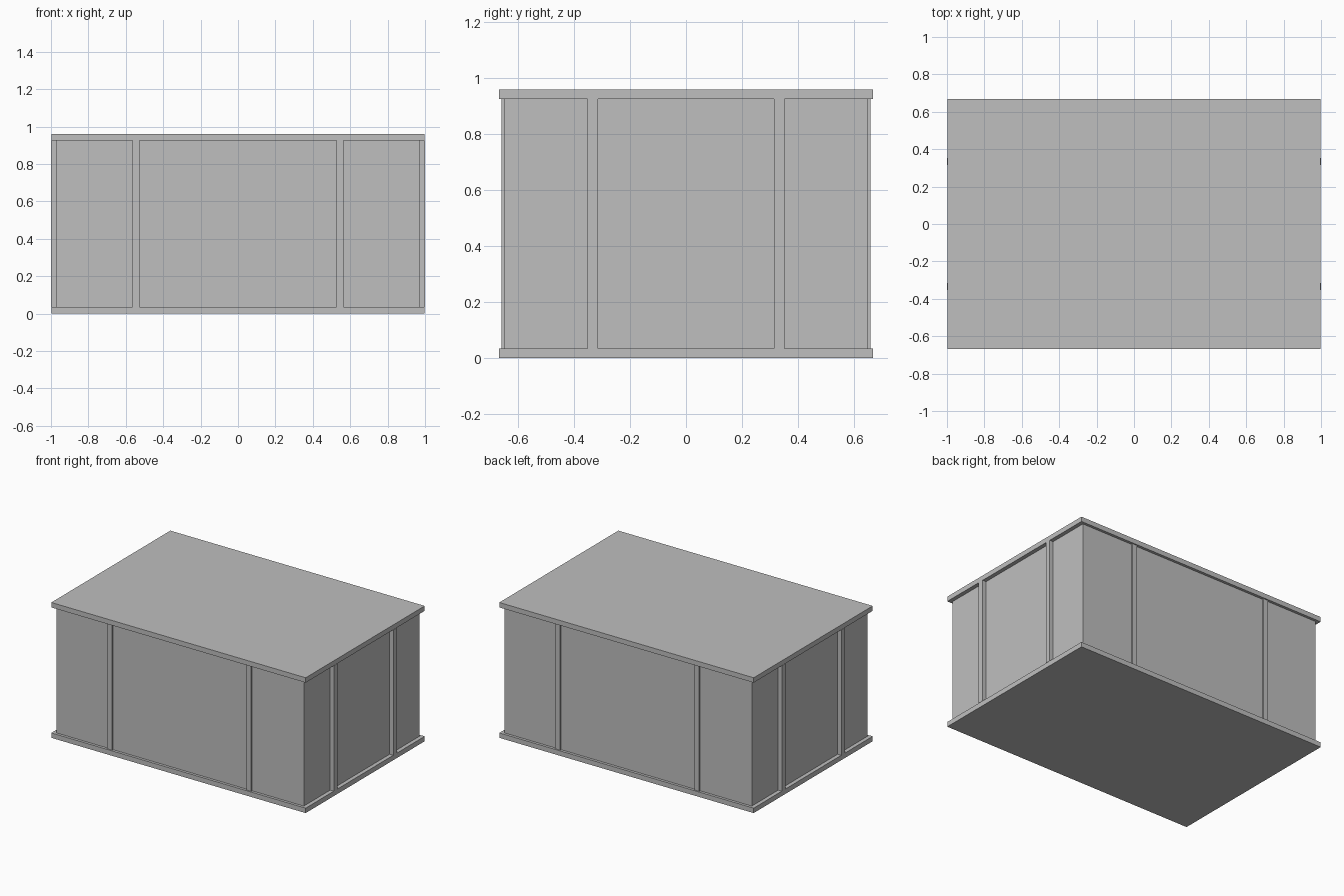
import bpy

cube = bpy.data.objects.get("Cube")
if cube:
    bpy.data.objects.remove(cube, do_unlink=True)

grey = bpy.data.materials.new("light grey")
grey.use_nodes = True
colour = (0.52, 0.52, 0.52, 1)
grey.diffuse_color = colour
grey.node_tree.nodes["Principled BSDF"].inputs["Base Color"].default_value = colour

HEIGHT, SLAB = 0.96, 0.035
SLAB_X, SLAB_Y = 0.998, 0.667
WALL_X, WALL_Y = 0.97, 0.648
RIB_X, RIB_Y = 1.0, 0.659


def box(name, x, y, z):
    """Box from (min, max) ranges on each axis."""
    bpy.ops.mesh.primitive_cube_add(size=1, location=[sum(r) / 2 for r in (x, y, z)])
    ob = bpy.context.object
    ob.name = name
    ob.scale = [r[1] - r[0] for r in (x, y, z)]
    bpy.ops.object.transform_apply(location=False, rotation=False, scale=True)
    ob.data.materials.append(grey)
    return ob


def span(a, b):
    return (min(a, b), max(a, b))


# Floor, roof and walls
inner = (SLAB, HEIGHT - SLAB)
box("base_slab", (-SLAB_X, SLAB_X), (-SLAB_Y, SLAB_Y), (0, SLAB))
box("roof_slab", (-SLAB_X, SLAB_X), (-SLAB_Y, SLAB_Y), (HEIGHT - SLAB, HEIGHT))
box("wall_block", (-WALL_X, WALL_X), (-WALL_Y, WALL_Y), inner)

# Upright ribs, two on every wall
for sx, side in ((1, "left"), (-1, "right")):
    for sy, end in ((1, "back"), (-1, "front")):
        box(f"{end}_wall_rib_{side}", span(sx * 0.527, sx * 0.565),
            span(sy * (WALL_Y - 0.02), sy * RIB_Y), inner)
        box(f"{side}_wall_rib_{end}", span(sx * (WALL_X - 0.02), sx * RIB_X),
            span(sy * 0.315, sy * 0.352), inner)
